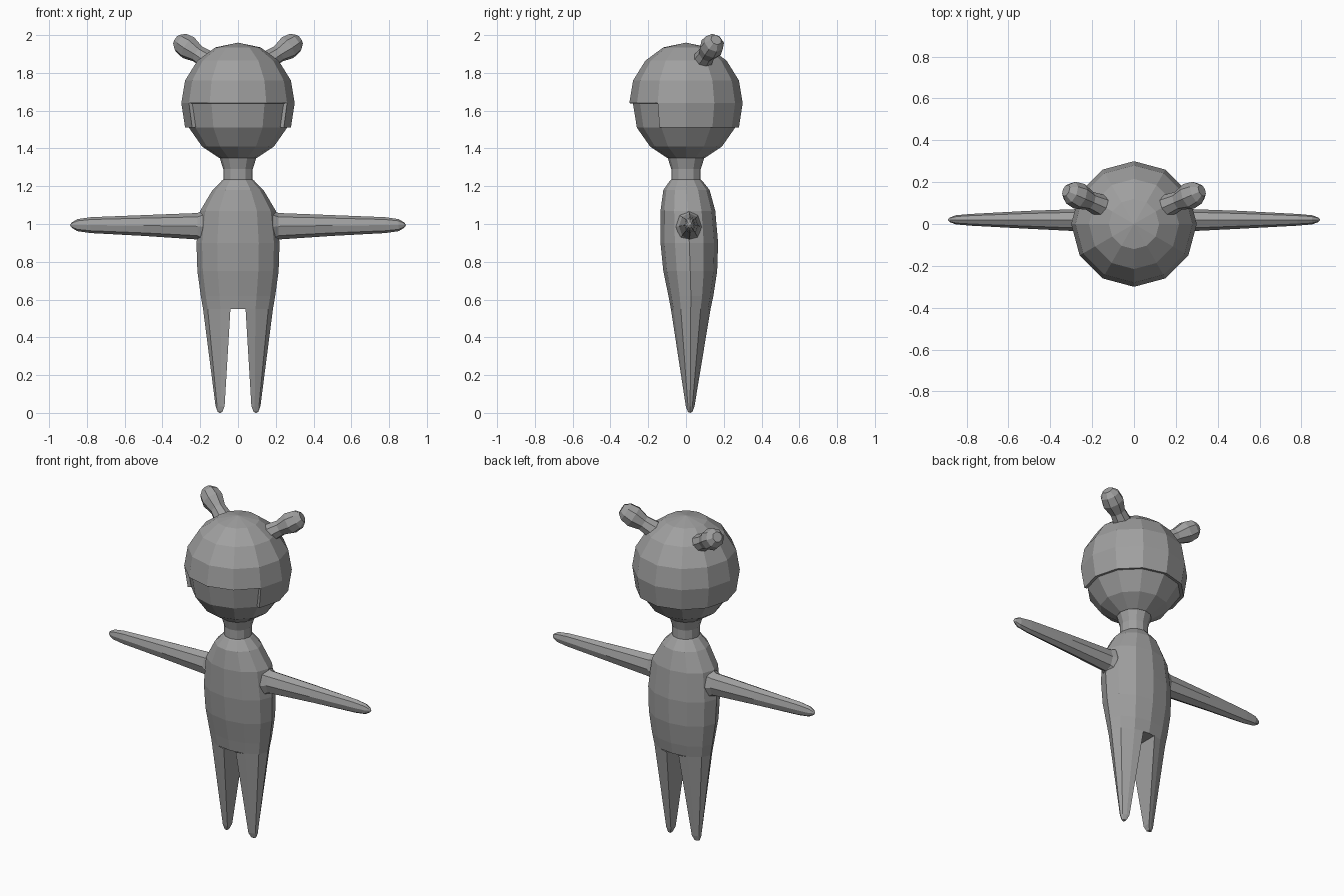
import bpy, bmesh, math
from mathutils import Vector

if "Cube" in bpy.data.objects:
    bpy.data.objects.remove(bpy.data.objects["Cube"])

grey = bpy.data.materials.new("plain grey")
grey.diffuse_color = (0.35, 0.35, 0.35, 1)
grey.use_nodes = True
grey.node_tree.nodes["Principled BSDF"].inputs["Base Color"].default_value = grey.diffuse_color


def finish(name, bm):
    bmesh.ops.recalc_face_normals(bm, faces=bm.faces)
    mesh = bpy.data.meshes.new(name)
    bm.to_mesh(mesh)
    bm.free()
    mesh.materials.append(grey)
    ob = bpy.data.objects.new(name, mesh)
    bpy.context.collection.objects.link(ob)
    return ob


def loft(name, rings, cap_start=True, cap_end=True, keep=lambda c: True):
    """Bridge rings of points; a one-point ring makes a tip."""
    bm = bmesh.new()
    vs = [[bm.verts.new(p) for p in r] for r in rings]
    for a, b in zip(vs, vs[1:]):
        n = max(len(a), len(b))
        for i in range(n):
            j = (i + 1) % n
            if len(a) == 1:
                quad = [a[0], b[j], b[i]]
            elif len(b) == 1:
                quad = [a[i], a[j], b[0]]
            else:
                quad = [a[i], a[j], b[j], b[i]]
            centre = sum((v.co for v in quad), Vector()) / len(quad)
            if keep(centre):
                bm.faces.new(quad)
    for ring, cap in ((vs[0], cap_start), (vs[-1], cap_end)):
        if cap and len(ring) > 2:
            bm.faces.new(ring)
    return finish(name, bm)


def oval(z, rx, front, back, n=12):
    """Horizontal ring, first point at the front."""
    cy, ry = (front + back) / 2, (back - front) / 2
    return [Vector((rx * math.sin(t), cy - ry * math.cos(t), z))
            for t in (2 * math.pi * i / n for i in range(n))]


def disc(z, r):
    return oval(z, r, -r, r)


def axis_ring(p, axis, r1, r2, n=8):
    """Ring around a slanted axis; r1 runs sideways, r2 upwards."""
    side = Vector((0, 0, 1)).cross(axis).normalized()
    up = axis.cross(side).normalized()
    return [Vector(p) + side * r1 * math.cos(t) + up * r2 * math.sin(t)
            for t in (2 * math.pi * i / n for i in range(n))]


# Head: skull below, and a thick cap with an open face notch
loft("lower_head", [disc(1.35, 0.10), disc(1.41, 0.19), disc(1.51, 0.26),
                    disc(1.65, 0.283)])
cap = loft("head_cap", [disc(1.51, 0.28), disc(1.64, 0.30), disc(1.76, 0.28),
                        disc(1.865, 0.215), disc(1.935, 0.12), [Vector((0, 0, 1.96))]],
           cap_start=False, keep=lambda c: c.z > 1.64 or c.y > -0.15)
solid = cap.modifiers.new("thickness", "SOLIDIFY")
solid.thickness = 0.02
solid.offset = -1

# Neck and torso
hips = oval(0.55, 0.185, -0.08, 0.13)
loft("neck_and_torso", [
    disc(1.36, 0.10), disc(1.29, 0.078), disc(1.235, 0.078), oval(1.23, 0.085, -0.085, 0.085),
    oval(1.18, 0.135, -0.12, 0.125), oval(1.07, 0.20, -0.135, 0.155),
    oval(0.90, 0.22, -0.135, 0.17), oval(0.75, 0.215, -0.12, 0.165),
    oval(0.62, 0.197, -0.093, 0.145), hips])

for side, word in ((1, "left"), (-1, "right")):
    def mirror(rings):
        return [[Vector((p.x * side, p.y, p.z)) for p in r] for r in rings]

    # Leg: half of the hip outline tapering to a pointed foot
    top = [Vector((max(p.x, 0.04), p.y, p.z)) for p in hips[:7]] + [Vector((0.04, 0.025, 0.55))]
    foot = [Vector((0.095 + (p.x - 0.113) * 0.33, 0.022 + (p.y - 0.025) * 0.22, 0.035))
            for p in top]
    sole = [Vector((0.095 + (p.x - 0.095) * 0.5, 0.022 + (p.y - 0.022) * 0.5, 0.005))
            for p in foot]
    loft(word + "_leg", mirror([top, foot, sole, [Vector((0.095, 0.022, 0))]]), cap_start=False)

    # Arm: flared shoulder, long taper, blunt tip
    ax = Vector((1, 0, 0))
    arm = [(0.13, 0.01, 0.985, 0.075, 0.09), (0.19, 0.015, 0.985, 0.068, 0.085),
           (0.215, 0.018, 0.988, 0.055, 0.07), (0.50, 0.02, 0.992, 0.043, 0.055),
           (0.78, 0.02, 0.994, 0.028, 0.042), (0.85, 0.02, 0.994, 0.022, 0.032),
           (0.88, 0.02, 0.994, 0.011, 0.014)]
    rings = [axis_ring((x, y, z), ax, a, b) for x, y, z, a, b in arm]
    loft(word + "_arm", mirror(rings + [[Vector((0.89, 0.02, 0.994))]]))

    # Ear: bulb on a short stalk
    base, tip = Vector((0.13, 0.075, 1.845)), Vector((0.325, 0.16, 1.975))
    d = (tip - base).normalized()
    ear = [(0, 0.06), (0.22, 0.052), (0.42, 0.046), (0.68, 0.064), (0.88, 0.056), (1.0, 0.03)]
    rings = [axis_ring(base.lerp(tip, t), d, r, r) for t, r in ear]
    loft(word + "_ear", mirror(rings))
